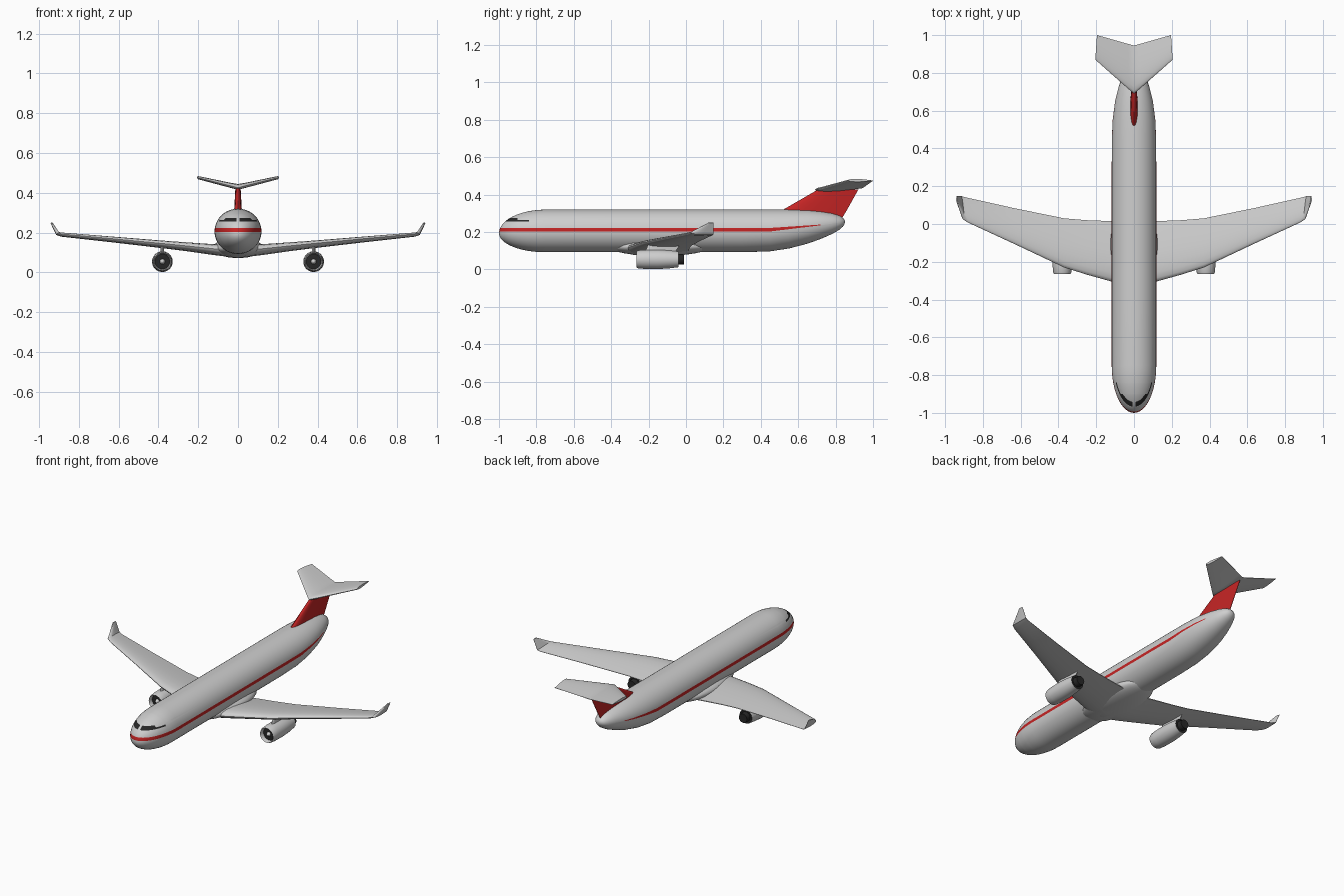
import bpy, bmesh, math
from mathutils import Vector

if "Cube" in bpy.data.objects:
    bpy.data.objects.remove(bpy.data.objects["Cube"])


def material(name, col):
    m = bpy.data.materials.new(name)
    m.diffuse_color = (*col, 1)
    m.use_nodes = True
    m.node_tree.nodes["Principled BSDF"].inputs["Base Color"].default_value = m.diffuse_color
    return m


GREY = material("light_grey", (0.62, 0.62, 0.62))
RED = material("red", (0.56, 0.018, 0.018))
DARK = material("near_black", (0.02, 0.02, 0.02))


def finish(name, bm, mats, mirror=False):
    bmesh.ops.remove_doubles(bm, verts=bm.verts, dist=1e-5)
    bmesh.ops.recalc_face_normals(bm, faces=bm.faces)
    me = bpy.data.meshes.new(name)
    bm.to_mesh(me)
    bm.free()
    ob = bpy.data.objects.new(name, me)
    bpy.context.collection.objects.link(ob)
    for m in mats:
        me.materials.append(m)
    if mirror:
        mod = ob.modifiers.new("mirror", 'MIRROR')
        mod.use_axis[0] = True
        mod.use_clip = True
    return ob


def bridge(bm, rings):
    n = len(rings[0])
    for a, b in zip(rings, rings[1:]):
        for i in range(n):
            j = (i + 1) % n
            bm.faces.new((a[i], a[j], b[j], b[i]))


def tube(stations, seg, cx=0.0):
    """Elliptical rings along y: (y, z centre, x radius, z radius)."""
    bm = bmesh.new()
    rings = []
    for y, zc, rx, rz in stations:
        rings.append([bm.verts.new((cx + max(rx, 1e-6) * math.cos(math.tau * i / seg), y,
                                    zc + max(rz, 1e-6) * math.sin(math.tau * i / seg)))
                      for i in range(seg)])
    bridge(bm, rings)
    bmesh.ops.remove_doubles(bm, verts=bm.verts, dist=1e-5)
    return bm


FOIL = [(0, 0), (.015, .18), (.06, .33), (.15, .45), (.3, .5), (.5, .44), (.75, .26), (1, .04)]


def loft(name, sections, mat, mirror=False):
    """Aerofoil loft: (leading point, trailing point, thickness, thickness direction)."""
    bm = bmesh.new()
    loop = FOIL + [(c, -h) for c, h in reversed(FOIL[1:])]
    rings = []
    for le, te, t, d in sections:
        le, te, d = Vector(le), Vector(te), Vector(d).normalized()
        rings.append([bm.verts.new(le.lerp(te, c) + d * (h * t)) for c, h in loop])
    bridge(bm, rings)
    if not mirror:
        bm.faces.new(rings[0])
    bm.faces.new(rings[-1])
    return finish(name, bm, [mat], mirror)


# Fuselage: elliptical nose, straight barrel, upswept tail
stations = []
for k in range(13):
    a = math.pi / 2 * k / 12
    f = math.sin(a)
    stations.append((-0.75 - 0.25 * math.cos(a), 0.206 - 0.012 * (1 - f), 0.118 * f, 0.114 * f))
stations += [(y, 0.206, 0.118, 0.114) for y in (-0.4, 0.0, 0.3)]
for y, top, bot, w in [(.45, .32, .097, .117), (.55, .32, .112, .113), (.65, .317, .138, .1),
                       (.72, .31, .163, .083), (.78, .3, .189, .063), (.82, .288, .212, .045),
                       (.84, .275, .23, .028), (.848, .265, .243, .014), (.85, .254, .254, 0)]:
    stations.append((y, (top + bot) / 2, w, (top - bot) / 2))
bm = tube(stations, 48)


def cut(co, no, keep):
    faces = [f for f in bm.faces if keep(f.calc_center_median())]
    geom = faces + list({e for f in faces for e in f.edges}) + list({v for f in faces for v in f.verts})
    bmesh.ops.bisect_plane(bm, geom=geom, dist=1e-6, plane_co=co, plane_no=no)


# Stripe and cockpit window outlines cut into the skin
Y0, Y1 = 0.45, 0.72
for z0, z1 in ((0.203, 0.236), (0.222, 0.24)):
    cut((0, Y0, z0), (0, 0, 1), lambda c: c.y < Y0)
    cut((0, Y0, z0), (0, z0 - z1, Y1 - Y0), lambda c: c.y > Y0)
for z in (0.256, 0.264, 0.274):
    cut((0, 0, z), (0, 0, 1), lambda c: c.y < -0.75)
for y in (-0.9, -0.84):
    cut((0, y, 0), (0, 1, 0), lambda c: c.y < -0.75)
for x in (-0.007, 0.007):
    cut((x, 0, 0), (1, 0, 0), lambda c: c.y < -0.9 and c.z > 0.24)

for f in bm.faces:
    c = f.calc_center_median()
    u = max(0, (c.y - Y0) / (Y1 - Y0))
    if c.y < Y1 and 0.203 + 0.033 * u < c.z < 0.222 + 0.018 * u:
        f.material_index = 1
    elif abs(c.x) > 0.007 and 0.256 < c.z < (0.274 if c.y < -0.9 else 0.264) and c.y < -0.84:
        f.material_index = 2
finish("fuselage", bm, [GREY, RED, DARK])

# Belly fairing under the wing box
fair = []
for k in range(17):
    a = math.pi * k / 16
    fair.append((-0.14 - 0.27 * math.cos(a), 0.122, 0.128 * math.sin(a), 0.05 * math.sin(a)))
finish("belly_fairing", tube(fair, 32), [GREY])

# Wings with upturned tips
UP = (0, 0, 1)
loft("wings", [
    ((0, -.335, .108), (0, .01, .09), .06, UP),
    ((.117, -.305, .118), (.117, .015, .104), .055, UP),
    ((.25, -.268, .132), (.25, .02, .118), .045, UP),
    ((.37, -.23, .144), (.37, .03, .13), .038, UP),
    ((.62, -.112, .168), (.64, .085, .158), .028, UP),
    ((.88, .008, .192), (.895, .142, .184), .02, UP),
    ((.905, .024, .198), (.912, .147, .19), .018, (-.7, 0, .7)),
    ((.938, .12, .25), (.938, .148, .25), .01, (-1, 0, .3)),
], GREY, True)

# Tail fin and T-tail
SIDE = (1, 0, 0)
loft("tail_fin", [((0, .394, .25), (0, .82, .25), .042, SIDE),
                  ((0, .52, .32), (0, .86, .317), .038, SIDE),
                  ((0, .70, .424), (0, .922, .428), .026, SIDE)], RED)
loft("tailplane", [((0, .69, .426), (0, .945, .436), .03, UP),
                   ((.03, .715, .433), (.03, .953, .442), .026, UP),
                   ((.205, .87, .477), (.196, 1.0, .475), .016, UP)], GREY, True)

# Engines: spinner, dark fan, nacelle, dark exhaust
EX, EZ = 0.38, 0.054
prof = [(-.26, 0), (-.255, .007), (-.242, .013), (-.24, .038), (-.258, .041), (-.265, .044),
        (-.255, .048), (-.22, .051), (-.15, .052), (-.09, .048), (-.04, .042),
        (-.042, .029), (-.012, .027), (-.014, 0)]
bm = tube([(y, EZ, r, r) for y, r in prof], 32, EX)
for f in bm.faces:
    c = f.calc_center_median()
    r = math.hypot(c.x - EX, c.z - EZ)
    if (c.y > -.0415) or (abs(c.y + .241) < .0015 and .015 < r < .038):
        f.material_index = 1
finish("engines", bm, [GREY, DARK], True)

# Short pylons joining engines to wings
loft("pylons", [((EX, -.22, .09), (EX, -.06, .09), .018, SIDE),
                ((EX, -.2, .14), (EX, -.03, .135), .018, SIDE)], GREY, False)
p = bpy.data.objects["pylons"].modifiers.new("mirror", 'MIRROR')
p.use_axis[0] = True

# Smooth shading with crisp edges
for ob in bpy.context.collection.objects:
    ob.select_set(True)
    bpy.context.view_layer.objects.active = ob
bpy.ops.object.shade_smooth_by_angle(angle=math.radians(40))
